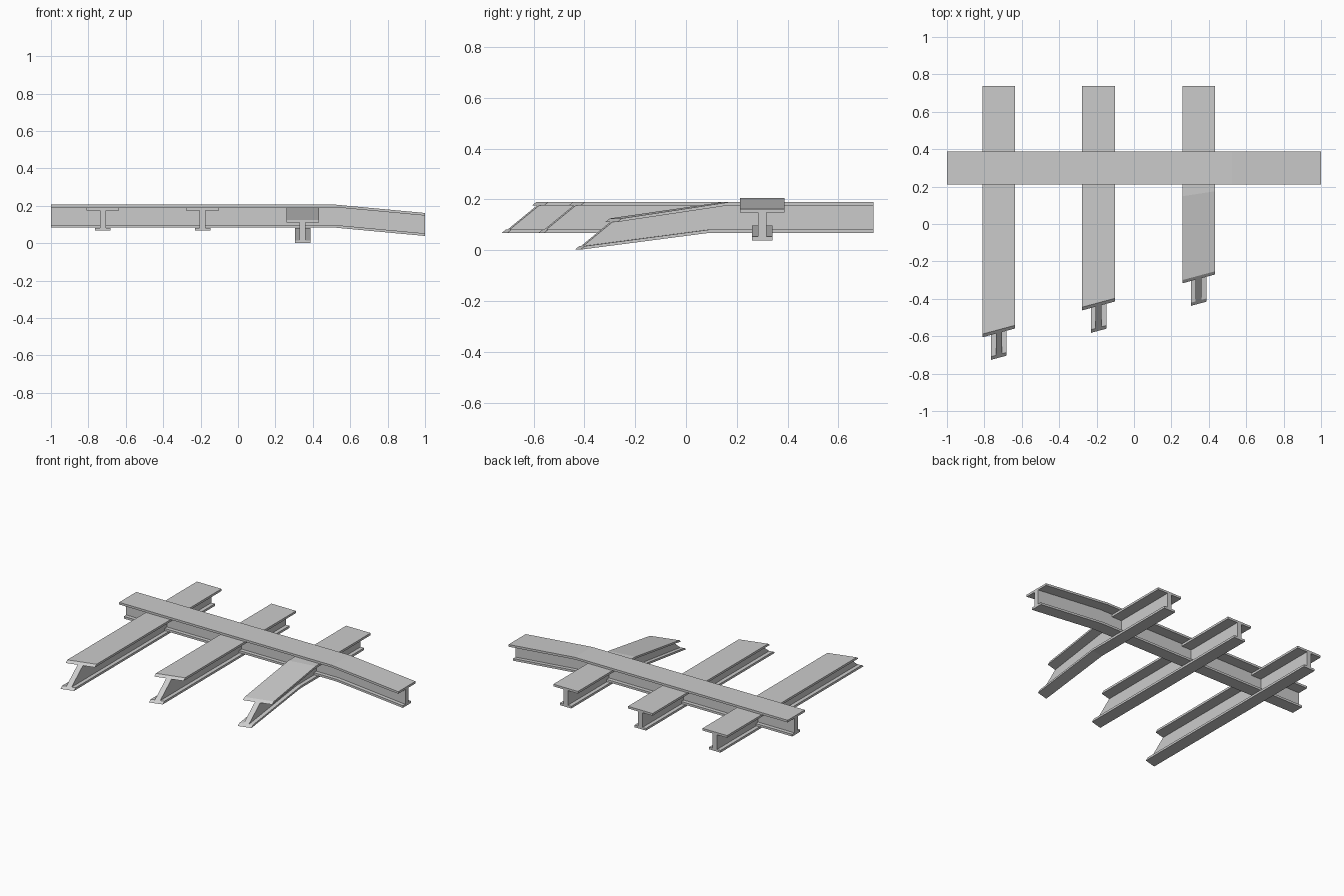
import bpy
import bmesh

if "Cube" in bpy.data.objects:
    bpy.data.objects.remove(bpy.data.objects["Cube"])

H = 0.123      # beam depth
TOP_W = 0.176  # top flange width
BOT_W = 0.082  # bottom flange width
WEB = 0.032    # web thickness
T = 0.014      # flange thickness

# I-beam cross-section (across, height below top)
half = [(TOP_W / 2, 0), (TOP_W / 2, -T), (WEB / 2, -T),
        (WEB / 2, -H + T), (BOT_W / 2, -H + T), (BOT_W / 2, -H)]
PROFILE = half + [(-a, h) for a, h in reversed(half)]


def loft(name, sections):
    """Skin a list of matching cross-sections and cap the ends."""
    bm = bmesh.new()
    rings = [[bm.verts.new(p) for p in sec] for sec in sections]
    n = len(PROFILE)
    for r0, r1 in zip(rings, rings[1:]):
        for i in range(n):
            j = (i + 1) % n
            bm.faces.new((r0[i], r0[j], r1[j], r1[i]))
    bm.faces.new(rings[0])
    bm.faces.new(list(reversed(rings[-1])))
    bmesh.ops.recalc_face_normals(bm, faces=bm.faces)
    me = bpy.data.meshes.new(name)
    bm.to_mesh(me)
    bm.free()
    ob = bpy.data.objects.new(name, me)
    bpy.context.collection.objects.link(ob)
    return ob


def cross_beam(name, xc, drop):
    """Beam along y with its front end on one shared slanted plane."""
    top, back, bend = 0.19, 0.738, 0.568

    def section(t):
        d = drop * max(0, (t - bend) / (1 - bend))
        pts = []
        for a, h in PROFILE:
            front = -0.565 + 0.27 * (xc + a + 0.723) + 1.22 * h
            pts.append((xc + a, back + (front - back) * t, top + h - d))
        return pts
    loft(name, [section(t) for t in (0, bend, 1)])


# Long beam with a drooping right end
loft("long_beam", [[(x, 0.30 + a, z + h) for a, h in PROFILE]
                   for x, z in ((-1, 0.206), (0.525, 0.206), (1, 0.162))])

# Three cross beams, the right one bent down at the front
for name, xc, drop in (("cross_beam_left", -0.723, 0),
                       ("cross_beam_middle", -0.189, 0),
                       ("cross_beam_right", 0.346, 0.065)):
    cross_beam(name, xc, drop)
